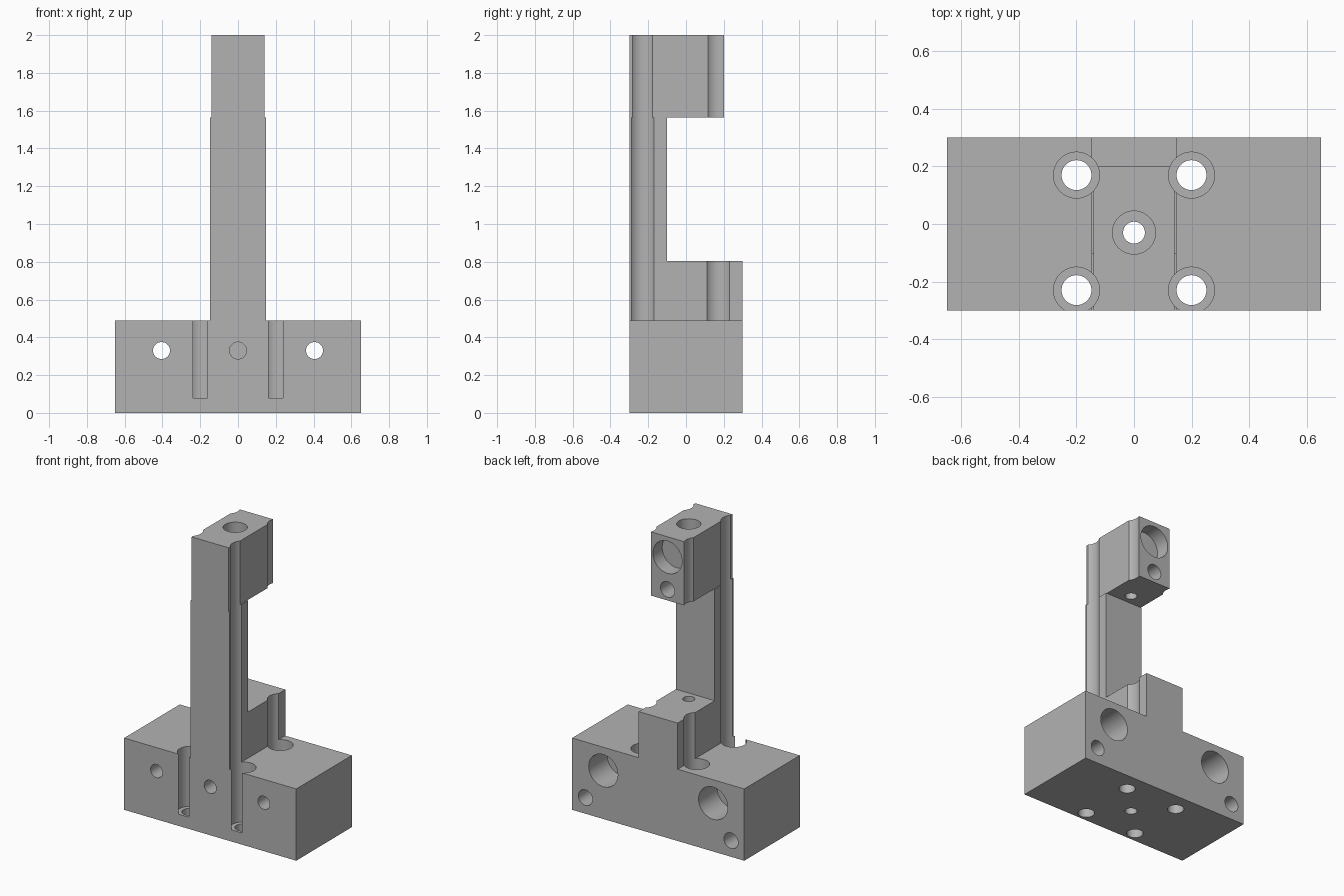
import bpy
import math
from mathutils import Vector

if "Cube" in bpy.data.objects:
    bpy.data.objects.remove(bpy.data.objects["Cube"])

grey = bpy.data.materials.new("machined grey")
grey.use_nodes = True
colour = (0.45, 0.45, 0.45, 1)
grey.diffuse_color = colour
grey.node_tree.nodes["Principled BSDF"].inputs["Base Color"].default_value = colour


def box(name, x, y0, y1, z0, z1):
    """Box centred on x = 0 with half width x."""
    bpy.ops.mesh.primitive_cube_add(size=1, location=(0, (y0 + y1) / 2, (z0 + z1) / 2))
    ob = bpy.context.object
    ob.name = name
    ob.scale = (2 * x, y1 - y0, z1 - z0)
    bpy.ops.object.transform_apply(location=True, scale=True)
    ob.data.materials.append(grey)
    return ob


cutters = []


def bore(start, end, radius):
    """Cylinder cutter between two points."""
    a, b = Vector(start), Vector(end)
    turn = (b - a).to_track_quat('Z', 'Y').to_euler()
    bpy.ops.mesh.primitive_cylinder_add(vertices=48, radius=radius, depth=(b - a).length,
                                        location=(a + b) / 2, rotation=turn)
    ob = bpy.context.object
    ob.name = "bore_cutter"
    ob.hide_render = True
    ob.data.materials.append(grey)
    cutters.append(ob)


def combine(target, other, operation):
    """Apply a boolean and remove the helper."""
    mod = target.modifiers.new(operation.lower(), 'BOOLEAN')
    mod.operation = operation
    mod.solver = 'EXACT'
    mod.object = other
    bpy.context.view_layer.objects.active = target
    bpy.ops.object.modifier_apply(modifier=mod.name)
    bpy.data.objects.remove(other)


# Solid body: wide base, rear step, slim column and overhanging head
body = box("bracket_body", 0.65, -0.3, 0.3, 0, 0.49)
for part in (box("step", 0.147, -0.3, 0.3, 0.3, 0.805),
             box("column", 0.147, -0.3, -0.1, 0.4, 1.565),
             box("head", 0.14, -0.3, 0.2, 1.565, 2)):
    combine(body, part, 'UNION')

# Vertical counterbored mounting holes, which also groove the column and head
for x in (-0.2, 0.2):
    for y in (-0.23, 0.17):
        bore((x, y, 0.08), (x, y, 2.1), 0.08)
        bore((x, y, -0.1), (x, y, 0.2), 0.052)

# Clamp screw hole through head and base
bore((0, -0.03, -0.1), (0, -0.03, 2.1), 0.038)
bore((0, -0.03, 1.75), (0, -0.03, 2.1), 0.075)

# Horizontal base holes: counterbored from the back, plus dowel holes
for side in (-1, 1):
    bore((side * 0.405, -0.4, 0.33), (side * 0.405, 0.2, 0.33), 0.045)
    bore((side * 0.415, 0.1, 0.33), (side * 0.415, 0.4, 0.33), 0.11)
    bore((side * 0.55, 0.1, 0.11), (side * 0.55, 0.4, 0.11), 0.053)
bore((0, -0.4, 0.33), (0, -0.12, 0.33), 0.045)

# Blind pockets in the back of the head
bore((0, 0.1, 1.86), (0, 0.3, 1.86), 0.11)
bore((0, 0.05, 1.64), (0, 0.3, 1.64), 0.053)

for cutter in cutters:
    combine(body, cutter, 'DIFFERENCE')

# Smooth bores with crisp edges
bpy.ops.object.select_all(action='DESELECT')
body.select_set(True)
bpy.context.view_layer.objects.active = body
bpy.ops.object.shade_smooth_by_angle(angle=math.radians(30))
